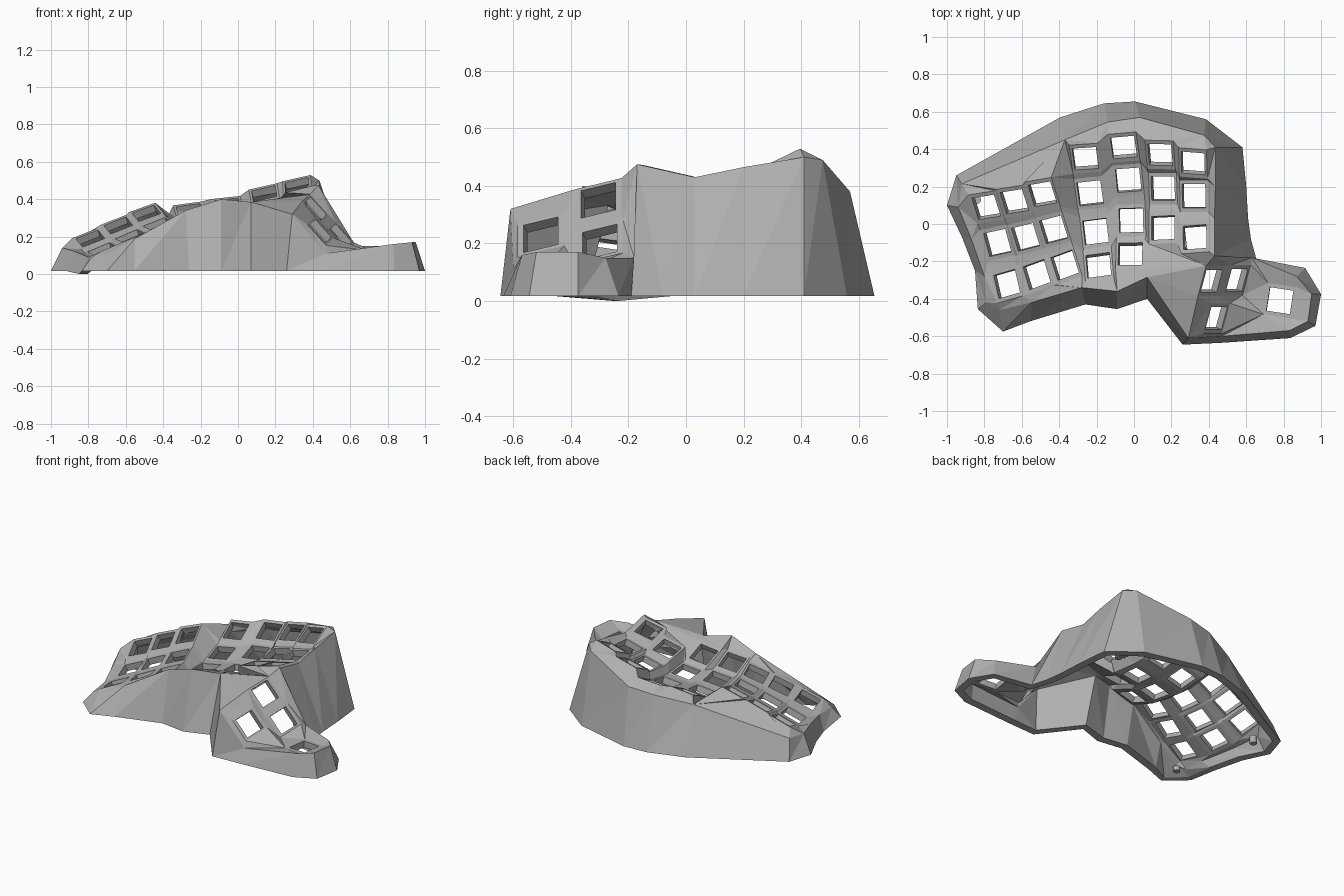
import bpy, bmesh
from mathutils import Vector

old = bpy.data.objects.get("Cube")
if old:
    bpy.data.objects.remove(old, do_unlink=True)

grey = bpy.data.materials.new("matte grey")
grey.use_nodes = True
GREY = (0.43, 0.43, 0.43, 1)
grey.diffuse_color = GREY
grey.node_tree.nodes["Principled BSDF"].inputs["Base Color"].default_value = GREY

FLOOR = 0.017
bm = bmesh.new()
corner = {}          # corner vertices by socket name and compass corner
SIGNS = dict(sw=(-1, -1), se=(1, -1), ne=(1, 1), nw=(-1, 1))
ORDER = ["sw", "se", "ne", "nw"]


def face(*verts):
    unique = list(dict.fromkeys(verts))
    if len(unique) > 2 and not bm.faces.get(unique):
        bm.faces.new(unique)


def names(text):
    return [corner[token] for token in text.split()]


def socket(name, centre, u, v, half_u=0.077, half_v=0.086, hole=0.064):
    """Square switch frame with an open middle."""
    outer, inner = [], []
    for key in ORDER:
        su, sv = SIGNS[key]
        outer.append(bm.verts.new(centre + u * su * half_u + v * sv * half_v))
        inner.append(bm.verts.new(centre + (u * su + v * sv) * hole))
        corner[name + key] = outer[-1]
    for i in range(4):
        j = (i + 1) % 4
        face(outer[i], outer[j], inner[j], inner[i])


def zip_strip(a, b):
    """Triangulate between two polylines, always taking the shorter diagonal."""
    i = j = 0
    while i < len(a) - 1 or j < len(b) - 1:
        step_a = (a[i + 1].co - b[j].co).length if i < len(a) - 1 else 99
        step_b = (a[i].co - b[j + 1].co).length if j < len(b) - 1 else 99
        if step_a < step_b:
            face(a[i], a[i + 1], b[j])
            i += 1
        else:
            face(a[i], b[j + 1], b[j])
            j += 1


# Finger columns: first row, sideways slope, socket centres from back to front
COLUMNS = dict(
    A=(1, .42, [(-.79, .09, .19), (-.73, -.10, .135), (-.68, -.32, .14)]),
    B=(1, .42, [(-.64, .12, .26), (-.58, -.07, .205), (-.52, -.27, .21)]),
    C=(1, .38, [(-.49, .16, .325), (-.43, -.03, .27), (-.37, -.22, .27)]),
    D=(0, .15, [(-.26, .35, .34), (-.235, .165, .27), (-.205, -.04, .26), (-.19, -.22, .30)]),
    E=(0, .12, [(-.055, .41, .37), (-.03, .235, .30), (-.015, .02, .28), (-.02, -.16, .33)]),
    F=(0, .25, [(.14, .37, .43), (.155, .19, .36), (.155, -.02, .375)]),
    G=(0, .25, [(.315, .325, .475), (.32, .15, .41), (.325, -.07, .435)]),
)
for col, (first, roll, points) in COLUMNS.items():
    pts = [Vector(p) for p in points]
    pts = [pts[0] * 2 - pts[1]] + pts + [pts[-1] * 2 - pts[-2]]
    # bend the extrapolated ends upwards so the column stays bowl-shaped
    pts[0].z += 0.04
    pts[-1].z += 0.05
    for k in range(1, len(pts) - 1):
        v = (pts[k - 1] - pts[k + 1]).normalized()
        u = Vector((v.y, -v.x, roll))
        u = (u - v * u.dot(v)).normalized()
        socket(f"{col}{first + k - 1}", pts[k], u, v)

# Webbing between sockets
letters = list(COLUMNS)
for n, c in enumerate(letters):
    d = letters[n + 1] if n + 1 < len(letters) else "-"
    for r in range(4):
        here, right, below, diag = f"{c}{r}", f"{d}{r}", f"{c}{r+1}", f"{d}{r+1}"
        ok = {k: k + "sw" in corner for k in (here, right, below, diag)}
        if ok[here] and ok[right]:
            face(*names(f"{here}se {right}sw {right}nw {here}ne"))
        if ok[here] and ok[below]:
            face(*names(f"{below}nw {below}ne {here}se {here}sw"))
        gap = [t + k for t, k in ((below, "ne"), (diag, "nw"), (right, "sw"), (here, "se")) if ok[t]]
        if len(gap) > 2:
            face(*[corner[g] for g in gap])

# Thumb cluster sockets: three on a steep slope and one low flat one
U, V = Vector((.135, 0, -.15)).normalized(), Vector((-.02, .2, .13)).normalized()
V = (V - U * V.dot(U)).normalized()
socket("t", Vector((.415, -.305, .35)), U, V)
socket("s", Vector((.55, -.30, .205)), U, V)
socket("r", Vector((.44, -.505, .23)), U, V)
socket("q", Vector((.78, -.41, .13)), Vector((.98, -.15, .05)), Vector((.15, .98, 0)))
for patch in ("tse ssw snw tne", "rnw rne tse tsw", "tse rne ssw", "rne sse ssw",
              "sse qnw sne", "rne qsw sse", "sse qsw qnw", "rne rse qsw"):
    face(*names(patch))

# Walls: top x, y, z and foot x, y, running anticlockwise
WALL = [
    (.43, -.17, .475, .625, -.08), (.43, .03, .43, .61, .03), (.435, .20, .465, .60, .20),
    (.435, .41, .50, .58, .41), (.375, .475, .49, .385, .56), (.03, .57, .38, .005, .655),
    (-.14, .545, .36, -.16, .645), (-.37, .45, .32, -.395, .57), (-.92, .215, .15, -.95, .26),
    (-.94, .09, .14, -1, .10), (-.87, -.08, .12, -.92, -.07), (-.80, -.28, .09, -.85, -.25),
    (-.79, -.42, .08, -.835, -.455), (-.72, -.46, .10, -.70, -.575),
    (-.55, -.42, .19, -.555, -.52), (-.28, -.34, .34, -.26, -.43),
    (-.09, -.36, .40, -.09, -.455), (.07, -.285, .385, .07, -.40),
    (.29, -.61, .32, .26, -.645), (.47, -.60, .11, .47, -.635), (.83, -.57, .16, .835, -.61),
    (.93, -.52, .17, .97, -.545), (.95, -.375, .17, 1, -.375), (.87, -.28, .15, .915, -.235),
    (.63, -.18, .15, .655, -.19),
]
top = [bm.verts.new(w[:3]) for w in WALL]
foot = [bm.verts.new((w[3], w[4], FLOOR)) for w in WALL]
for i in range(len(WALL)):
    j = (i + 1) % len(WALL)
    face(foot[i], foot[j], top[j])
    face(foot[i], top[j], top[i])

# Join the finger area and the thumb area to the wall tops
rim = names("G2se G2ne G1se G1ne G0se G0ne G0nw F0ne F0nw E0ne E0nw D0ne D0nw D0sw "
            "C1ne C1nw B1ne B1nw A1ne A1nw A1sw A2nw A2sw A3nw A3sw A3se "
            "B3sw B3se C3sw C3se D3sw D3se E3sw E3se")
elbow = 17
zip_strip(rim, top[:elbow + 1])
around = (names("E3se E3ne F2sw F2se G2sw G2se") + [top[0]]
          + top[:elbow - 1:-1] + names("E3se"))
zip_strip(around, names("tnw tne snw sne qnw qne qse qsw rse rsw rnw tsw tnw"))

bmesh.ops.recalc_face_normals(bm, faces=bm.faces[:])
bm.normal_update()
if sum(f.normal.z * f.calc_area() for f in bm.faces) < 0:
    bmesh.ops.reverse_faces(bm, faces=bm.faces[:])
bm.verts.index_update()
thick_ids = [v.index for v in top + foot]
mesh = bpy.data.meshes.new("keyboard_shell")
bm.to_mesh(mesh)
bm.free()
mesh.materials.append(grey)
shell = bpy.data.objects.new("keyboard_shell", mesh)
bpy.context.collection.objects.link(shell)

# Thick walls, thinner socket plate
shell.vertex_groups.new(name="walls").add(thick_ids, 1.0, "REPLACE")
solid = shell.modifiers.new("wall thickness", "SOLIDIFY")
solid.thickness = 0.055
solid.offset = -1
solid.vertex_group = "walls"
solid.thickness_vertex_group = 0.75
bpy.context.view_layer.objects.active = shell
bpy.ops.object.modifier_apply(modifier=solid.name)

# Level the foot of the wall, with one sagging spot on the right side
for v in shell.data.vertices:
    if v.co.z < 0.035:
        sag = v.co.x < -.7 and abs(v.co.y + .25) < .06
        v.co.z = 0 if sag else FLOOR

# Screw posts inside the foot of the wall
for i, (x, y, tall) in enumerate([(-.84, .13, .05), (-.70, -.43, .03), (.46, .40, .1)]):
    bpy.ops.mesh.primitive_cylinder_add(vertices=16, radius=.022, depth=tall,
                                        location=(x, y, FLOOR + tall / 2))
    post = bpy.context.object
    post.name = f"screw_post_{i + 1}"
    post.data.materials.append(grey)
